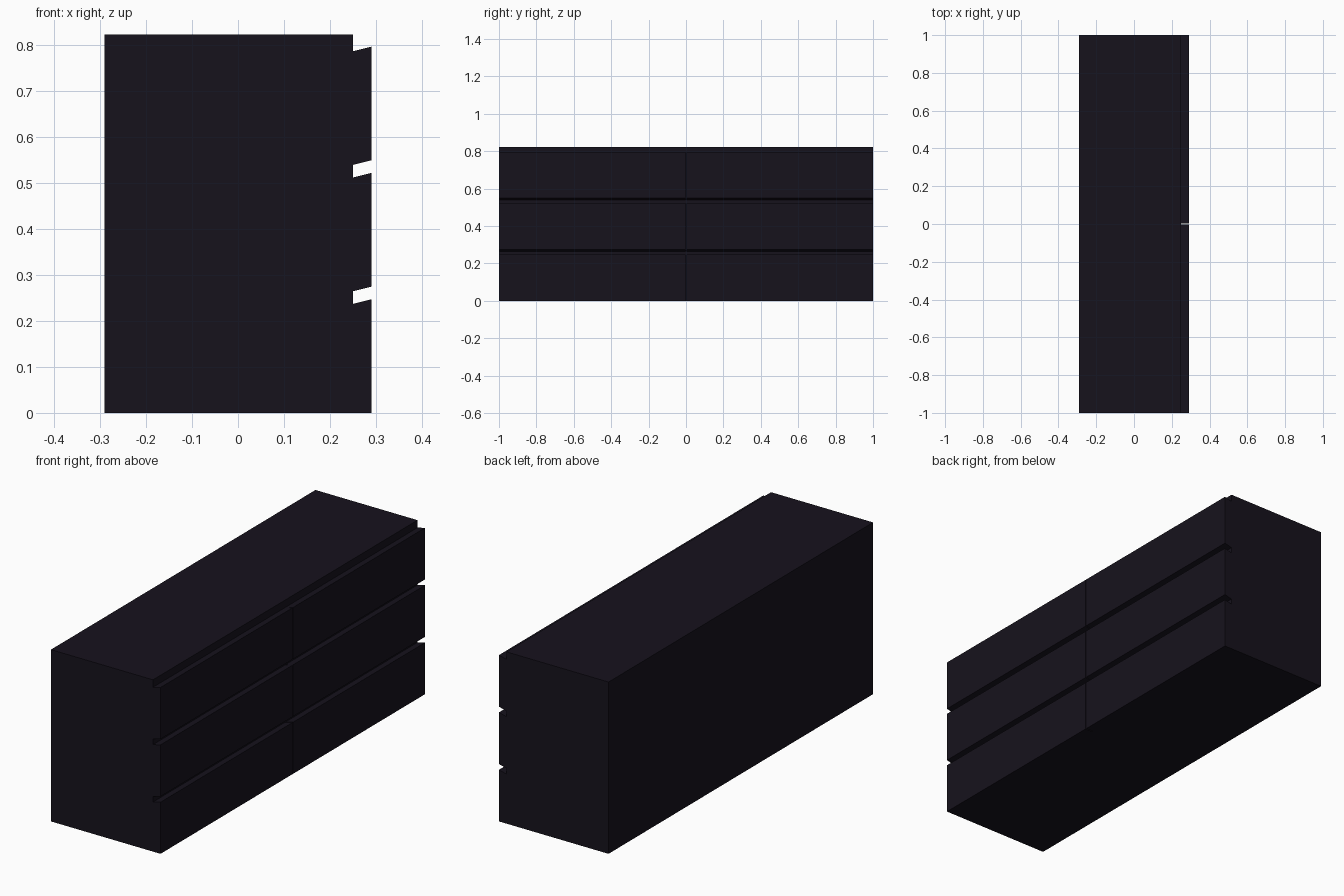
import bpy, bmesh

if "Cube" in bpy.data.objects:
    bpy.data.objects.remove(bpy.data.objects["Cube"])

mat = bpy.data.materials.new("dark_lacquer")
mat.diffuse_color = (0.008, 0.006, 0.012, 1)
mat.use_nodes = True
mat.node_tree.nodes["Principled BSDF"].inputs["Base Color"].default_value = mat.diffuse_color


def extrude_profile(name, profile, y0, y1):
    """Solid made by sweeping an (x, z) profile along y."""
    bm = bmesh.new()
    face = bm.faces.new([bm.verts.new((x, y0, z)) for x, z in profile])
    swept = bmesh.ops.extrude_face_region(bm, geom=[face])["geom"]
    verts = [g for g in swept if isinstance(g, bmesh.types.BMVert)]
    bmesh.ops.translate(bm, verts=verts, vec=(0, y1 - y0, 0))
    bmesh.ops.recalc_face_normals(bm, faces=bm.faces)
    mesh = bpy.data.meshes.new(name)
    bm.to_mesh(mesh)
    bm.free()
    mesh.materials.append(mat)
    obj = bpy.data.objects.new(name, mesh)
    bpy.context.collection.objects.link(obj)
    return obj


BACK, FACE, FRONT = -0.29, 0.25, 0.29
HEIGHT, PITCH, DRAWER_H, SLOPE, SEAM = 0.822, 0.2745, 0.247, 0.01, 0.002

# Cabinet body
extrude_profile("cabinet_body",
                [(BACK, 0), (FACE, 0), (FACE, HEIGHT), (BACK, HEIGHT)], -1, 1)

# Drawer fronts: three rows, two columns, with bevelled finger-pull edges
for row in range(3):
    z = row * PITCH
    inner_bottom = max(z - SLOPE, 0)
    profile = [(FACE, inner_bottom), (FRONT, z),
               (FRONT, z + DRAWER_H), (FACE, z + DRAWER_H - SLOPE)]
    for side, (y0, y1) in {"left": (-1, -SEAM), "right": (SEAM, 1)}.items():
        extrude_profile(f"drawer_front_{side}_{row + 1}", profile, y0, y1)
